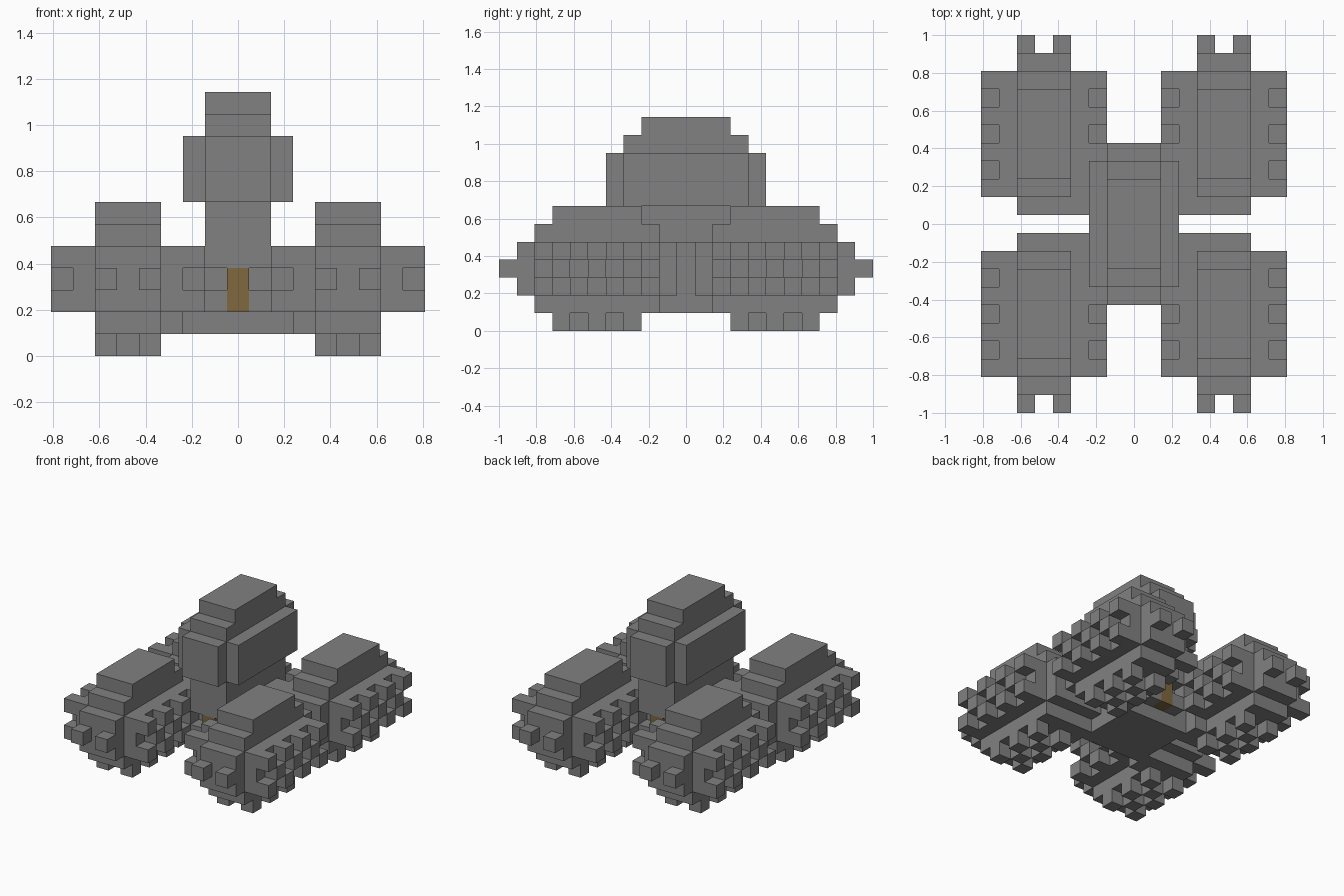
import bpy, bmesh
from mathutils import Vector

if "Cube" in bpy.data.objects:
    bpy.data.objects.remove(bpy.data.objects["Cube"])

U = 2 / 21  # edge of one building block


def material(name, colour):
    m = bpy.data.materials.new(name)
    m.use_nodes = True
    m.diffuse_color = (*colour, 1)
    m.node_tree.nodes["Principled BSDF"].inputs["Base Color"].default_value = (*colour, 1)
    return m


grey = material("stone_grey", (0.22, 0.22, 0.22))
amber = material("amber_brown", (0.21, 0.14, 0.05))


def block(x, y, z, keep=lambda i, j, k: True):
    """Cells in inclusive ranges, optionally thinned by a rule."""
    return {(i, j, k) for i in range(x[0], x[1] + 1) for j in range(y[0], y[1] + 1)
            for k in range(z[0], z[1] + 1) if keep(i, j, k)}


def mirror(cells, sx, sy):
    return {(sx * i, sy * j, k) for i, j, k in cells}


def four_ways(cells):
    return set().union(*(mirror(cells, sx, sy) for sx in (1, -1) for sy in (1, -1)))


parts = {}

# Pod: stepped hull with chequered studs on its sides and underside
pod = block((4, 6), (1, 9), (2, 4)) | block((4, 6), (2, 8), (1, 5))
pod |= block((4, 6), (3, 7), (6, 6)) | block((3, 7), (2, 8), (2, 4))
pod |= block((4, 6), (3, 7), (0, 0), lambda i, j, k: (i + j) % 2 == 1)
pod |= block((2, 8), (2, 8), (2, 4), lambda i, j, k: i in (2, 8) and (j + k) % 2 == 0)
pod |= {(4, 10, 3), (6, 10, 3)}
for sx, side in ((1, "left"), (-1, "right")):
    for sy, end in ((1, "back"), (-1, "front")):
        parts[f"{end}_{side}_pod"] = (mirror(pod, sx, sy), grey)

# Turret with side and end panels, on a post
parts["turret"] = (block((-1, 1), (-4, 4), (7, 9)) | block((-2, 2), (-3, 3), (7, 9))
                   | block((-1, 1), (-3, 3), (10, 10)) | block((-1, 1), (-2, 2), (11, 11)), grey)
parts["turret_post"] = (block((-1, 1), (-3, 3), (4, 6)), grey)

# Chassis: belly plate, cross hull and arms to the pods
chassis = block((-2, 2), (-2, 2), (1, 1)) | block((-1, 1), (-2, 2), (2, 3))
chassis |= block((-2, 2), (-1, 1), (2, 4))
chassis |= four_ways(block((3, 3), (1, 1), (2, 4)) | block((3, 3), (2, 3), (1, 1)) | {(1, 3, 2)})
parts["chassis"] = (chassis, grey)

# End hatches
for sy, end in ((1, "back"), (-1, "front")):
    parts[f"{end}_hatch"] = (mirror(block((0, 0), (3, 3), (2, 3)), 1, sy), amber)

solid = set().union(*(cells for cells, _ in parts.values()))


def build(name, cells, mat):
    """Skin the exposed sides of the cells and merge flat areas."""
    bm = bmesh.new()
    for cell in sorted(cells):
        for axis in range(3):
            for s in (1, -1):
                n = [0, 0, 0]
                n[axis] = s
                if tuple(c + d for c, d in zip(cell, n)) in solid:
                    continue
                n = Vector(n) / 2
                a = Vector((n.y, n.z, n.x))
                b = n.cross(a) * 2
                centre = Vector(cell) + Vector((0, 0, 0.5)) + n
                bm.faces.new([bm.verts.new((centre + p) * U)
                              for p in (a + b, b - a, -a - b, a - b)])
    bmesh.ops.remove_doubles(bm, verts=bm.verts[:], dist=U / 100)
    bmesh.ops.recalc_face_normals(bm, faces=bm.faces[:])
    bmesh.ops.dissolve_limit(bm, angle_limit=0.01, verts=bm.verts[:], edges=bm.edges[:])
    mesh = bpy.data.meshes.new(name)
    bm.to_mesh(mesh)
    bm.free()
    mesh.materials.append(mat)
    bpy.context.collection.objects.link(bpy.data.objects.new(name, mesh))


for part_name, (part_cells, part_mat) in parts.items():
    build(part_name, part_cells, part_mat)
